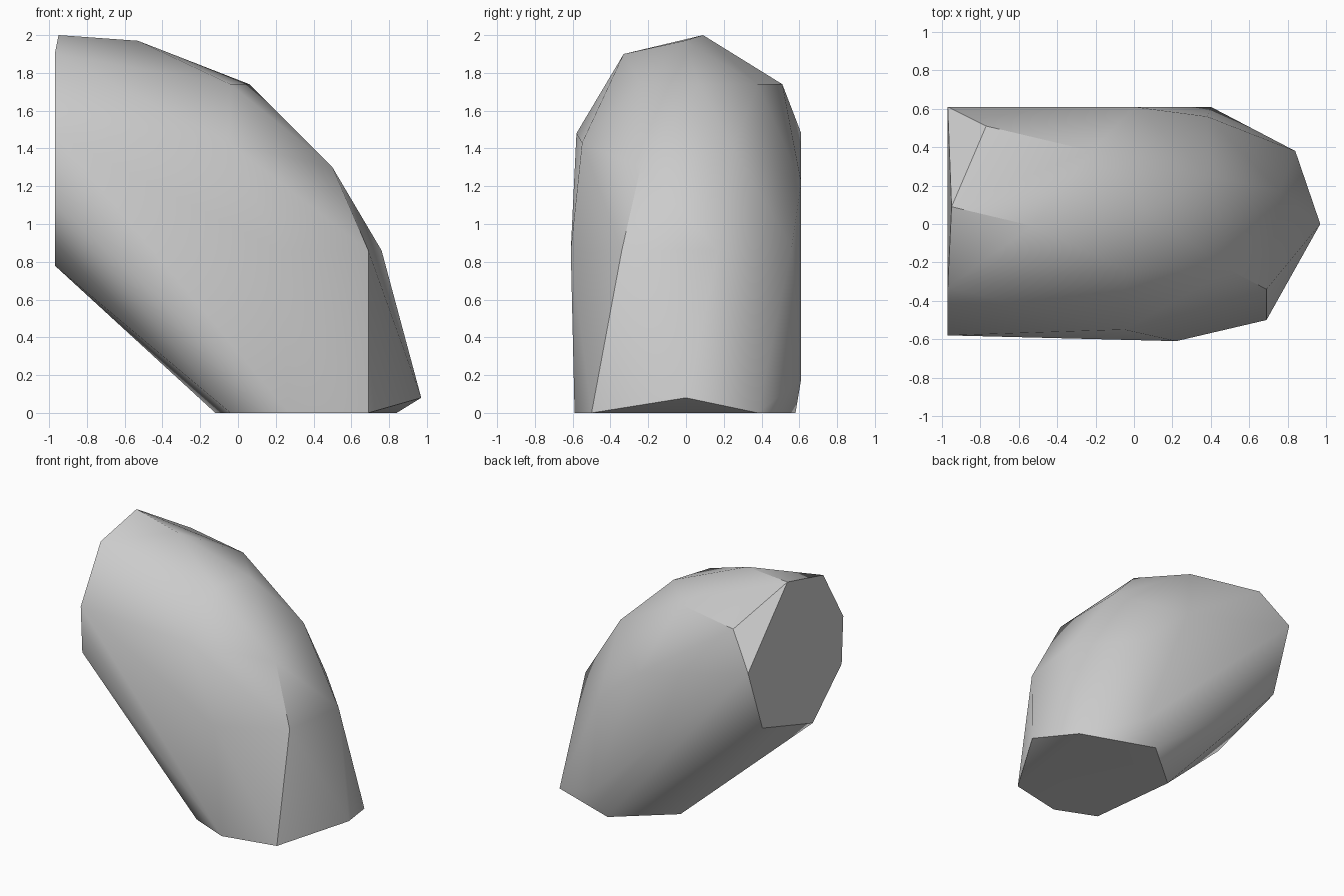
import bpy
import bmesh
import math

# Remove the default cube
default_cube = bpy.data.objects.get("Cube")
if default_cube:
    bpy.data.objects.remove(default_cube, do_unlink=True)


def make_material(name, colour):
    material = bpy.data.materials.new(name)
    material.use_nodes = True
    material.diffuse_color = colour
    material.node_tree.nodes["Principled BSDF"].inputs["Base Color"].default_value = colour
    return material


def hull_object(name, corner_groups, material):
    """Wrap a convex boulder around the corners and merge its flat faces."""
    bm = bmesh.new()
    for group in corner_groups:
        for corner in group:
            bm.verts.new(corner)
    hull = bmesh.ops.convex_hull(bm, input=bm.verts[:])
    loose = [v for v in bm.verts if not v.link_faces]
    bmesh.ops.delete(bm, geom=loose, context="VERTS")
    bmesh.ops.dissolve_limit(bm, angle_limit=math.radians(1), verts=bm.verts[:], edges=bm.edges[:])
    bmesh.ops.recalc_face_normals(bm, faces=bm.faces[:])
    mesh = bpy.data.meshes.new(name)
    bm.to_mesh(mesh)
    bm.free()
    mesh.materials.append(material)
    obj = bpy.data.objects.new(name, mesh)
    bpy.context.collection.objects.link(obj)
    return obj


# Foot: the ring on the ground, with one lifted toe
foot = [(.97, 0, .08), (.84, .38, 0), (.28, .58, 0), (-.12, .24, 0),
        (-.04, -.46, 0), (.27, -.59, 0), (.69, -.5, 0)]

# Cut end: a flat upright face, its crest leaning in slightly
end_x = -.97
cut_end = [(end_x, y, z) for y, z in (
    (-.33, 1.9), (-.58, 1.48), (-.56, 1.11), (-.2, .78), (.43, .98), (.61, 1.48))]
cut_end.append((-.95, .09, 2))

# Curved spine running from the crest down to the toe
spine = [(-.53, -.01, 1.97), (-.04, -.24, 1.74), (.06, .07, 1.74),
         (.5, -.24, 1.3), (.4, .25, 1.4), (.69, -.34, .86), (.76, .17, .86)]

# Flanks on the front and back
front_flank = [(-.05, -.55, 1.43), (.22, -.61, .86)]
back_flank = [(-.77, .51, 1.74), (-.22, .38, 1.74), (0, .61, 1.22),
              (.38, .56, .88), (.4, .61, .18)]

stone_grey = make_material("stone grey", (.6, .6, .6, 1))
boulder = hull_object("boulder", [foot, cut_end, spine, front_flank, back_flank], stone_grey)

# Soft shading that keeps the strong creases
bpy.ops.object.select_all(action="DESELECT")
boulder.select_set(True)
bpy.context.view_layer.objects.active = boulder
bpy.ops.object.shade_smooth_by_angle(angle=math.radians(30))
